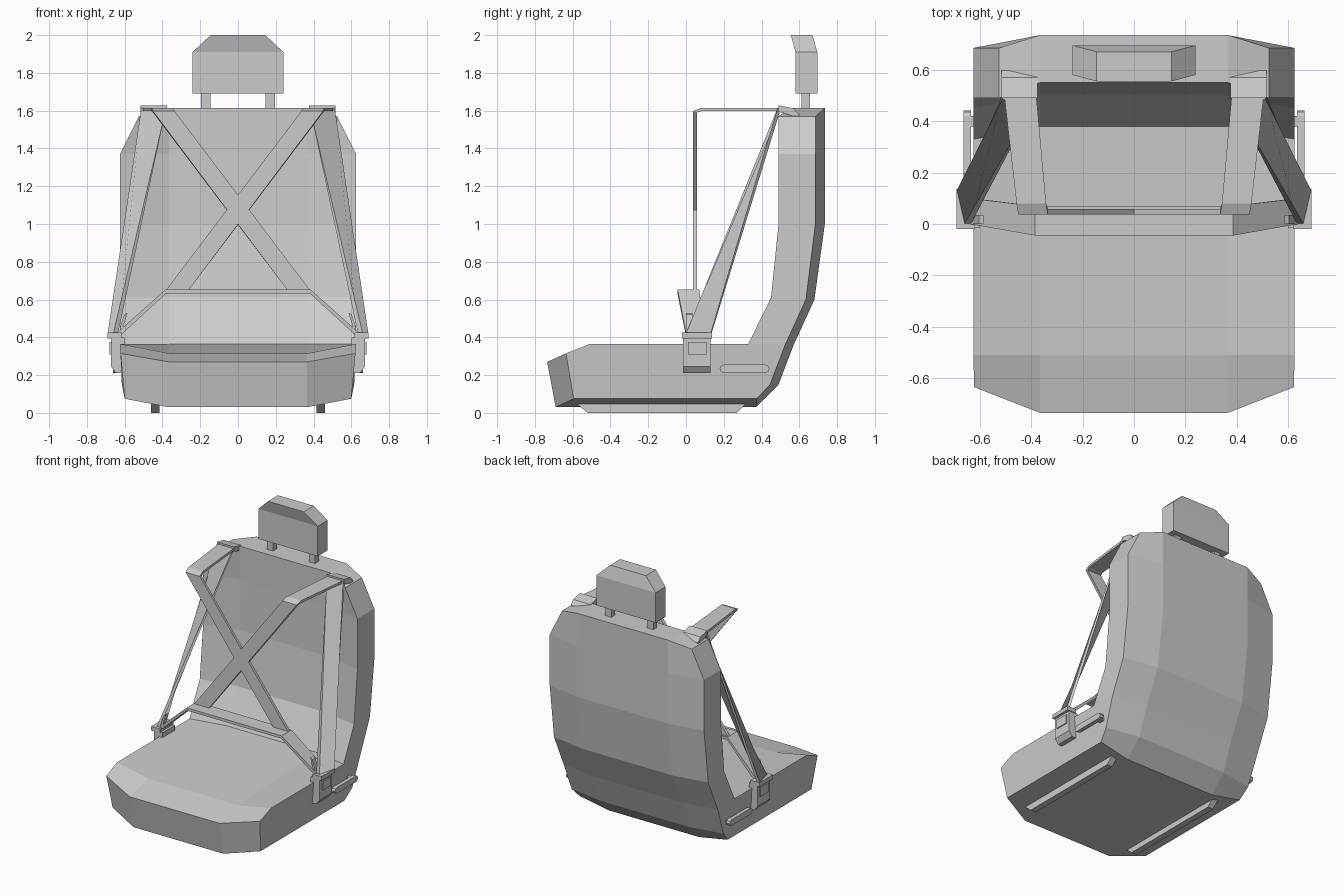
import bpy, bmesh, math

if "Cube" in bpy.data.objects:
    bpy.data.objects.remove(bpy.data.objects["Cube"])


def mesh_object(name, verts, faces, mirror=False):
    me = bpy.data.meshes.new(name)
    bm = bmesh.new()
    vs = [bm.verts.new(v) for v in verts]
    for f in faces:
        bm.faces.new([vs[i] for i in f])
    bmesh.ops.recalc_face_normals(bm, faces=bm.faces[:])
    bm.to_mesh(me)
    bm.free()
    ob = bpy.data.objects.new(name, me)
    bpy.context.collection.objects.link(ob)
    if mirror:
        ob.modifiers.new("mirror", 'MIRROR')
    return ob


def loft(name, sections, mirror=False, caps=None):
    """Skin a row of equal-length closed sections and cap both ends."""
    n, last = len(sections[0]), len(sections) - 1
    verts = [p for s in sections for p in s]
    faces = [(k * n + i, k * n + (i + 1) % n, (k + 1) * n + (i + 1) % n, (k + 1) * n + i)
             for k in range(last) for i in range(n)]
    for cap in caps or [range(n)]:
        faces += [list(cap), [last * n + i for i in cap]]
    return mesh_object(name, verts, faces, mirror)


def prism(name, yz, x0, x1, mirror=True):
    return loft(name, [[(x, y, z) for y, z in yz] for x in (x0, x1)], mirror)


def box(name, x, y, z, mirror=True):
    return prism(name, [(y[0], z[0]), (y[1], z[0]), (y[1], z[1]), (y[0], z[1])], *x, mirror)


# Seat shell: centre profile (y, z) and raised, tucked-in side profile (x, y, z)
centre = [(-.69, .03), (-.735, .27), (-.51, .315), (.38, .365), (.50, .61),
          (.545, 1.0), (.55, 1.37), (.55, 1.613), (.735, 1.613), (.735, 1.37),
          (.735, 1.0), (.68, .60), (.57, .36), (.49, .15), (.37, .03)]
side = [(.60, -.595, .075), (.622, -.635, .315), (.625, -.51, .365), (.625, .33, .365),
        (.625, .45, .61), (.625, .49, 1.0), (.625, .49, 1.37), (.525, .49, 1.57),
        (.525, .685, 1.57), (.625, .685, 1.37), (.625, .685, 1.0), (.625, .635, .60),
        (.625, .525, .36), (.615, .445, .15), (.60, .375, .075)]
loft("seat_shell", [[(-x, y, z) for x, y, z in side],
                    [(-.365, y, z) for y, z in centre],
                    [(.365, y, z) for y, z in centre], side],
     caps=[(0, 1, 2, 3, 12, 13, 14), (3, 4, 11, 12), (4, 5, 10, 11), (5, 6, 9, 10), (6, 7, 8, 9)])

# Floor rails
prism("floor_rail", [(-.58, .05), (-.52, 0), (.27, 0), (.32, .05)], .415, .46)

# Headrest and its posts
loft("headrest", [[(-w, y0, z), (w, y0, z), (w, y1, z), (-w, y1, z)]
                  for w, y0, y1, z in ((.24, .58, .695, 1.69), (.24, .58, .695, 1.91),
                                       (.145, .555, .67, 2.0))])
box("headrest_post", (.145, .195), (.612, .657), (1.60, 1.70))

# Shoulder straps: over the top, folding down and crossing in front
loft("shoulder_strap", [[(a, yt, zt), (b, yt, zt), (b, yb, zb), (a, yb, zb)]
                        for a, b, yt, zt, yb, zb in (
                            (.38, .505, .50, 1.615, .50, 1.597),
                            (.342, .457, .08, 1.615, .08, 1.597),
                            (.335, .45, .036, 1.597, .058, 1.59),
                            (-.385, -.265, .036, .645, .058, .645))], True)

# Clips holding the straps on the seat top
loft("shoulder_clip", [[(.375, y, z0), (.515, y, z0), (.515, y, z1), (.375, y, z1)]
                       for y, z0, z1 in ((.49, 1.595, 1.628), (.57, 1.57, 1.612), (.597, 1.565, 1.58))], True)

# Twisted side straps running down to the buckles
loft("side_strap", [[(.38, .485, 1.615), (.512, .485, 1.615), (.512, .503, 1.615), (.38, .503, 1.615)],
                    [(.66, 0, .42), (.69, .13, .42), (.67, .135, .42), (.635, 0, .42)]], True)

# Lap belt: flat across the middle, sloping to both buckles
loft("lap_belt", [[(x, y0, z), (x, y1, z), (x - d, y1, z - .02), (x - d, y0, z - .02)]
                  for x, y0, y1, z, d in ((-.64, .0, .10, .425, -.012), (-.385, -.045, .07, .652, -.004),
                                          (.385, -.045, .07, .652, .004), (.64, .0, .10, .425, .012))])

# Belt tongues
loft("belt_tongue", [[(x, y, z), (x + .018, y, z - .01), (x + .018, y + .035, z - .01), (x, y + .035, z)]
                     for x, y, z in ((.61, 0, .45), (.585, 0, .53))], True)

# Buckles: body with a bevelled foot, top collar and release button
loft("buckle_body", [[(.60, -.015, z), (x, -.015, z), (x, .13, z), (.60, .13, z)]
                     for x, z in ((.645, .21), (.672, .245), (.672, .40))], True)
box("buckle_collar", (.618, .69), (-.02, .137), (.395, .425))
box("buckle_button", (.66, .68), (.01, .108), (.31, .375))

# Recline levers with rounded ends, and their pivots
lever = [(c + s * .022 * math.cos(a), .233 + s * .022 * math.sin(a))
         for c, s in ((.42, 1), (.20, -1))
         for a in [math.radians(d) for d in (-90, -45, 0, 45, 90)]]
prism("recline_lever", lever, .635, .663)
box("lever_pivot", (.60, .64), (.38, .42), (.215, .25))
